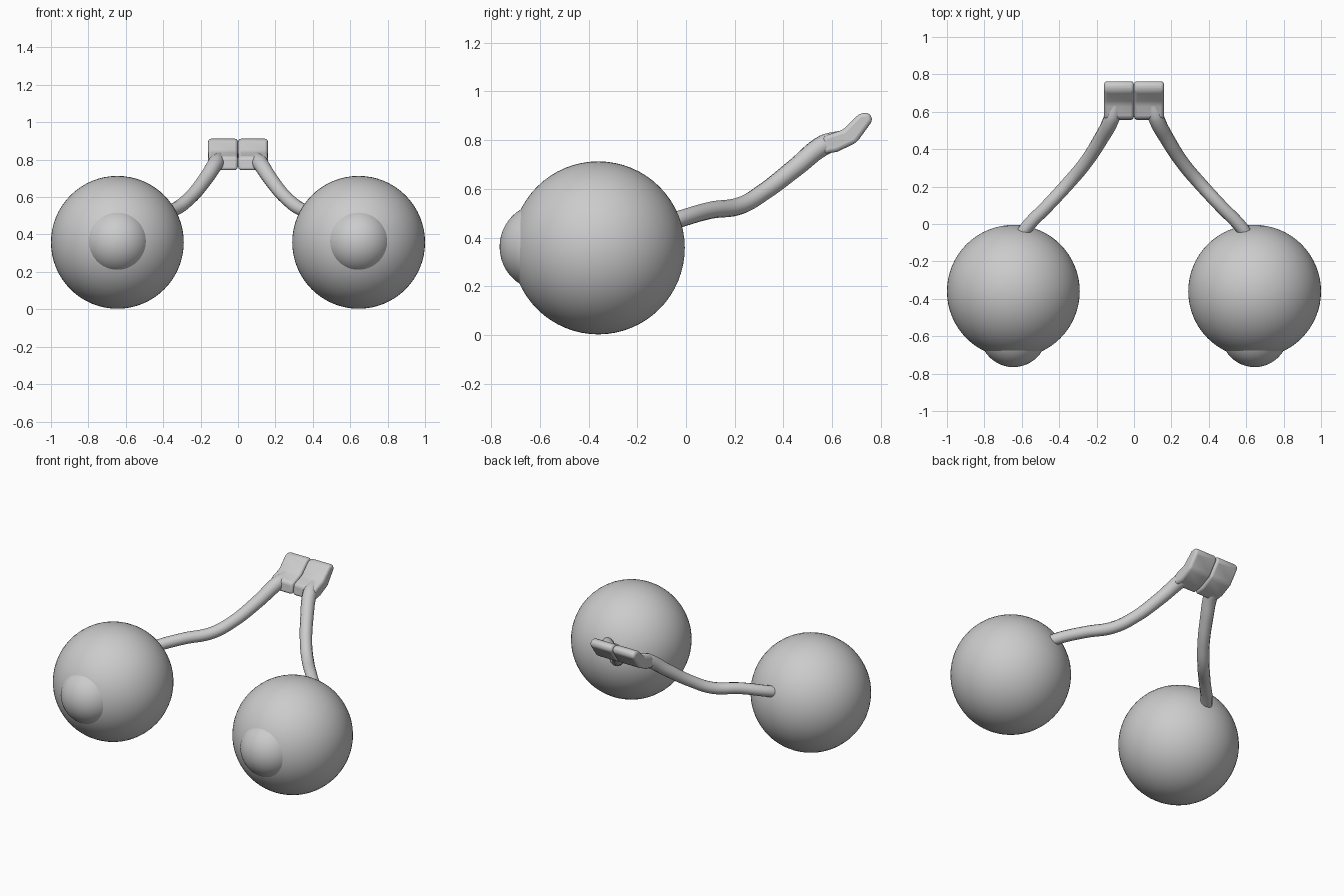
import bpy, bmesh, math
from mathutils import Vector

if "Cube" in bpy.data.objects:
    bpy.data.objects.remove(bpy.data.objects["Cube"])

grey = bpy.data.materials.new("plain grey")
grey.diffuse_color = (0.6, 0.6, 0.6, 1)
grey.use_nodes = True
grey.node_tree.nodes["Principled BSDF"].inputs["Base Color"].default_value = grey.diffuse_color


def smooth(ob, angle):
    bpy.ops.object.select_all(action='DESELECT')
    ob.select_set(True)
    bpy.context.view_layer.objects.active = ob
    bpy.ops.object.shade_smooth_by_angle(angle=math.radians(angle))


def finish(ob, angle=35):
    ob.data.materials.clear()
    ob.data.materials.append(grey)
    smooth(ob, angle)


def ball(name, radius, loc, segs, rings):
    bpy.ops.mesh.primitive_uv_sphere_add(radius=radius, location=loc, segments=segs,
                                         ring_count=rings, rotation=(math.pi / 2, 0, 0))
    ob = bpy.context.object
    ob.name = name
    finish(ob)


def tube(name, pts):
    # each point is x, y, z, radius
    cu = bpy.data.curves.new(name, 'CURVE')
    cu.dimensions = '3D'
    cu.bevel_depth = 1.0
    cu.bevel_resolution = 4
    cu.resolution_u = 8
    cu.use_fill_caps = True
    sp = cu.splines.new('BEZIER')
    sp.bezier_points.add(len(pts) - 1)
    for bp, (x, y, z, r) in zip(sp.bezier_points, pts):
        bp.co = (x, y, z)
        bp.radius = r
        bp.handle_left_type = bp.handle_right_type = 'AUTO'
    ob = bpy.data.objects.new(name, cu)
    bpy.context.collection.objects.link(ob)
    bpy.ops.object.select_all(action='DESELECT')
    ob.select_set(True)
    bpy.context.view_layer.objects.active = ob
    bpy.ops.object.convert(target='MESH')
    ob = bpy.context.object
    ob.name = name
    finish(ob, 50)


def block(name, profile, x0, x1):
    # side profile (y, z) extruded across x with rounded edges
    bm = bmesh.new()
    f = bm.faces.new([bm.verts.new((x0, y, z)) for y, z in profile])
    ext = bmesh.ops.extrude_face_region(bm, geom=[f])
    bmesh.ops.translate(bm, vec=Vector((x1 - x0, 0, 0)),
                        verts=[v for v in ext['geom'] if isinstance(v, bmesh.types.BMVert)])
    bmesh.ops.recalc_face_normals(bm, faces=bm.faces)
    me = bpy.data.meshes.new(name)
    bm.to_mesh(me)
    bm.free()
    ob = bpy.data.objects.new(name, me)
    bpy.context.collection.objects.link(ob)
    bev = ob.modifiers.new("round", 'BEVEL')
    bev.width = 0.016
    bev.segments = 3
    bev.limit_method = 'ANGLE'
    bev.angle_limit = math.radians(20)
    finish(ob, 40)


nerve = [(.62, -.09, .455, .034), (.575, -.02, .478, .035), (.46, .10, .512, .035),
         (.345, .225, .532, .036), (.265, .32, .588, .036), (.18, .45, .688, .039),
         (.118, .57, .782, .043), (.10, .64, .805, .036)]
chiasm = [(.555, .742), (.62, .752), (.70, .79), (.767, .882), (.752, .913),
          (.712, .910), (.645, .843), (.562, .815)]
# rear ends of the block: the lower lip is narrower than the flared top
for side, label in ((-1, "left"), (1, "right")):
    ball(label + "_eyeball", .355, (side * .645, -.36, .358), 64, 32)
    ball(label + "_cornea", .18, (side * .645, -.585, .362), 48, 24)
    tube(label + "_stalk", [(side * x, y, z, r) for x, y, z, r in nerve])
    block(label + "_joining_block", chiasm, *sorted((side * .001, side * .16)))
